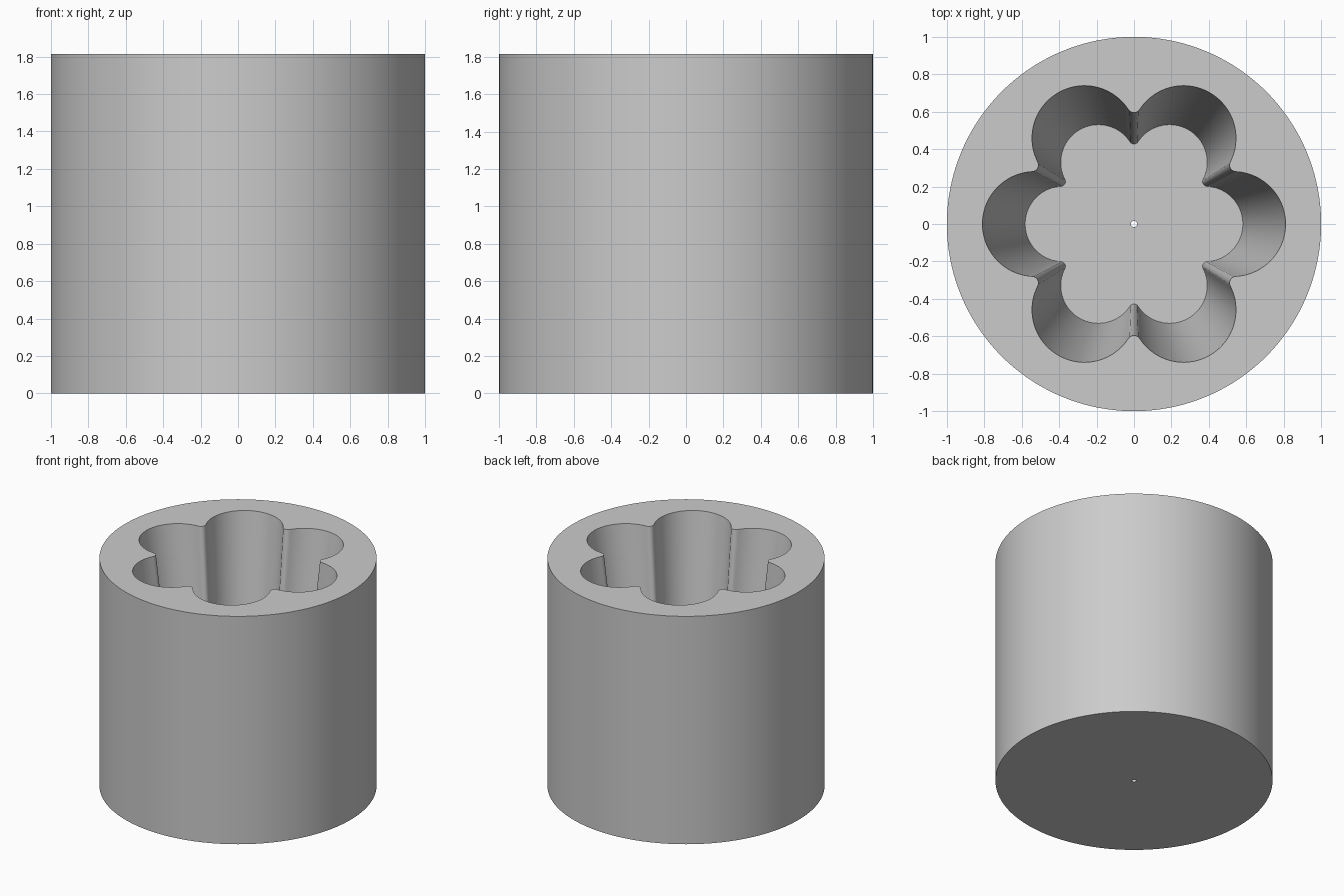
import bpy
import bmesh
from math import sin, cos, sqrt, pi, radians

cube = bpy.data.objects.get("Cube")
if cube:
    bpy.data.objects.remove(cube)

HEIGHT = 1.815
FLOOR = 0.2            # height of the pocket floor
TAPER = 0.718          # pocket floor size relative to its rim
SEGMENTS = 480
LOBES = 6
LOBE_DIST, LOBE_R = 0.53, 0.28       # lobe circles at the rim
RIDGE_DIST, RIDGE_R = 0.631, 0.036   # rounded ridges between lobes
RIDGE_HALF_ANGLE = radians(2.83)
HOLE_R = 0.017


def flower(angle):
    """Radius of the six-lobed outline in a given direction."""
    step = 2 * pi / LOBES
    off = (angle + step / 2) % step - step / 2     # from the lobe axis
    ridge = step / 2 - abs(off)                    # from the ridge axis
    if ridge < RIDGE_HALF_ANGLE:
        return RIDGE_DIST * cos(ridge) - sqrt(RIDGE_R**2 - (RIDGE_DIST * sin(ridge))**2)
    return LOBE_DIST * cos(off) + sqrt(LOBE_R**2 - (LOBE_DIST * sin(off))**2)


def circle(radius):
    return lambda angle: radius


def ring(bm, outline, z):
    angles = [2 * pi * i / SEGMENTS for i in range(SEGMENTS)]
    return [bm.verts.new((outline(a) * cos(a), outline(a) * sin(a), z)) for a in angles]


# Closed skin: hole, underside, outer wall, rim, tapered pocket, pocket floor
bm = bmesh.new()
rings = [
    ring(bm, circle(HOLE_R), 0),
    ring(bm, circle(1), 0),
    ring(bm, circle(1), HEIGHT),
    ring(bm, flower, HEIGHT),
    ring(bm, lambda a: flower(a) * TAPER, FLOOR),
    ring(bm, circle(HOLE_R), FLOOR),
]
for k, lower in enumerate(rings):
    upper = rings[(k + 1) % len(rings)]
    for i in range(SEGMENTS):
        j = (i + 1) % SEGMENTS
        bm.faces.new((lower[i], lower[j], upper[j], upper[i]))
bmesh.ops.recalc_face_normals(bm, faces=bm.faces)

mesh = bpy.data.meshes.new("socket_body")
bm.to_mesh(mesh)
bm.free()
body = bpy.data.objects.new("socket_body", mesh)
bpy.context.collection.objects.link(body)

# Plain grey material
grey = bpy.data.materials.new("light_grey")
grey.use_nodes = True
color = (0.6, 0.6, 0.6, 1)
grey.diffuse_color = color
grey.node_tree.nodes["Principled BSDF"].inputs["Base Color"].default_value = color
mesh.materials.append(grey)

# Smooth walls with crisp rims
bpy.ops.object.select_all(action="DESELECT")
body.select_set(True)
bpy.context.view_layer.objects.active = body
bpy.ops.object.shade_smooth_by_angle(angle=radians(35))
